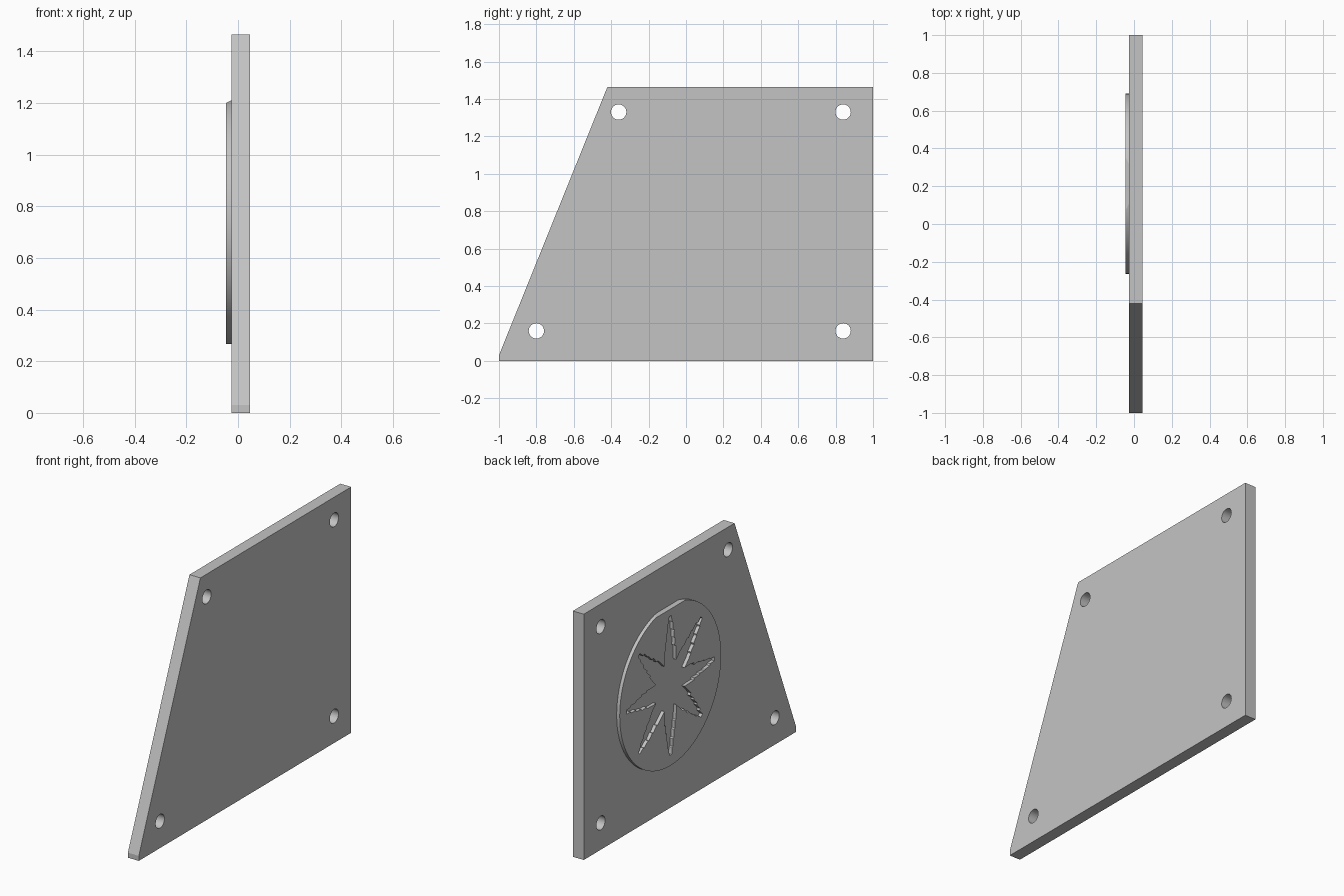
import bpy, bmesh, math, random
from mathutils import Vector

if "Cube" in bpy.data.objects:
    bpy.data.objects.remove(bpy.data.objects["Cube"], do_unlink=True)

BACK, FACE, RIM = 0.046, -0.026, -0.046      # x of plain side, plate face, disc face
DISC_Y, DISC_Z, DISC_R = 0.2125, 0.744, 0.4775

grey = bpy.data.materials.new("plain grey")
grey.use_nodes = True
colour = (0.55, 0.55, 0.55, 1)
grey.diffuse_color = colour
grey.node_tree.nodes["Principled BSDF"].inputs["Base Color"].default_value = colour


def slab(name, outline, x0, x1):
    """Solid made from a (y, z) outline running from x0 to x1."""
    bm = bmesh.new()
    base = bm.faces.new([bm.verts.new((x0, y, z)) for y, z in outline])
    new = bmesh.ops.extrude_face_region(bm, geom=[base])["geom"]
    moved = [v for v in new if isinstance(v, bmesh.types.BMVert)]
    bmesh.ops.translate(bm, verts=moved, vec=(x1 - x0, 0, 0))
    bmesh.ops.recalc_face_normals(bm, faces=bm.faces)
    mesh = bpy.data.meshes.new(name)
    bm.to_mesh(mesh)
    bm.free()
    mesh.materials.append(grey)
    ob = bpy.data.objects.new(name, mesh)
    bpy.context.collection.objects.link(ob)
    return ob


def circle(y, z, r, n):
    return [(y + r * math.cos(math.tau * i / n), z + r * math.sin(math.tau * i / n))
            for i in range(n)]


def activate(ob):
    bpy.ops.object.select_all(action='DESELECT')
    ob.select_set(True)
    bpy.context.view_layer.objects.active = ob


def cut(ob, cutter):
    """Subtract the cutter, then discard it."""
    cutter.hide_render = True
    mod = ob.modifiers.new("cut", 'BOOLEAN')
    mod.operation, mod.solver, mod.object = 'DIFFERENCE', 'EXACT', cutter
    activate(ob)
    bpy.ops.object.modifier_apply(modifier=mod.name)
    bpy.data.objects.remove(cutter, do_unlink=True)


# Plate with one slanted edge and four bolt holes
plate = slab("plate", [(-1, 0), (1, 0), (1, 1.465), (-0.42, 1.465), (-1, 0.03)], FACE, BACK)
for y, z in [(-0.36, 1.33), (0.84, 1.33), (0.84, 0.16), (-0.8, 0.16)]:
    cut(plate, slab("hole_cutter", circle(y, z, 0.041, 32), -0.2, 0.2))

# Raised disc with a sloping flat at its top
disc = slab("raised_disc", circle(DISC_Y, DISC_Z, DISC_R, 96), RIM, FACE)
bm = bmesh.new()
bm.from_mesh(disc.data)
bmesh.ops.bisect_plane(bm, geom=bm.verts[:] + bm.edges[:] + bm.faces[:],
                       plane_co=Vector((RIM, 0, 1.2)), plane_no=Vector((-0.45, 0, 0.9)),
                       clear_outer=True)
bmesh.ops.holes_fill(bm, edges=[e for e in bm.edges if e.is_boundary])
bmesh.ops.recalc_face_normals(bm, faces=bm.faces)
bm.to_mesh(disc.data)
bm.free()

# Eight-pointed recess with ragged, stepped lobes
random.seed(4)
lobe = [(0.18, 0.054), (0.22, 0.051), (0.225, 0.042), (0.27, 0.044), (0.275, 0.034),
        (0.32, 0.034), (0.325, 0.025), (0.37, 0.024), (0.375, 0.015), (0.415, 0.011)]
star = []
for k in range(8):
    a = k * math.tau / 8
    c, s = math.cos(a), math.sin(a)
    side = [(r, -w) for r, w in lobe] + [(r, w) for r, w in reversed(lobe)]
    for r, w in side:
        w += random.uniform(-0.003, 0.003)
        star.append((DISC_Y + r * c - w * s, DISC_Z + r * s + w * c))
    v = a + math.tau / 16
    star.append((DISC_Y + 0.145 * math.cos(v), DISC_Z + 0.145 * math.sin(v)))
cut(disc, slab("star_cutter", star, -0.2, 0.2))

for ob in (plate, disc):
    activate(ob)
    bpy.ops.object.shade_smooth_by_angle(angle=math.radians(20))
